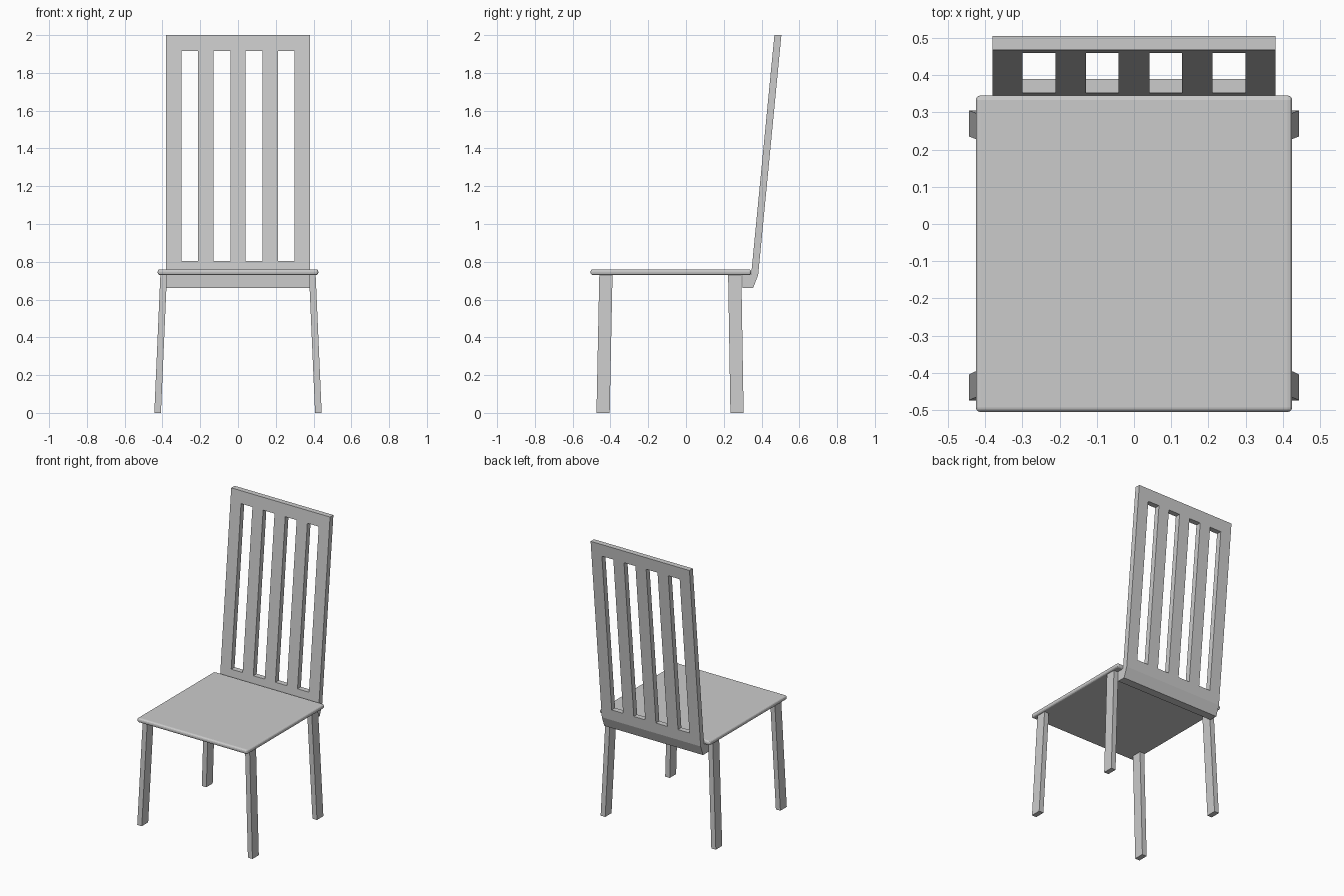
import bpy, bmesh
from mathutils import Matrix

if "Cube" in bpy.data.objects:
    bpy.data.objects.remove(bpy.data.objects["Cube"])


def make_object(name, bm):
    bmesh.ops.recalc_face_normals(bm, faces=bm.faces[:])
    mesh = bpy.data.meshes.new(name)
    bm.to_mesh(mesh)
    bm.free()
    obj = bpy.data.objects.new(name, mesh)
    bpy.context.collection.objects.link(obj)
    return obj


def add_box(bm, x, y, z):
    """Add a box given (min, max) on each axis; return its vertices."""
    centre = [(a + b) / 2 for a, b in (x, y, z)]
    size = [b - a for a, b in (x, y, z)]
    m = Matrix.Translation(centre) @ Matrix.Diagonal((*size, 1))
    return bmesh.ops.create_cube(bm, size=1, matrix=m)["verts"]


# Seat board with rounded rim
bm = bmesh.new()
add_box(bm, (-0.425, 0.425), (-0.505, 0.345), (0.73, 0.76))
seat = make_object("seat", bm)
bevel = seat.modifiers.new("rounded_rim", "BEVEL")
bevel.width = 0.012
bevel.segments = 3

# Apron: open frame under the seat, extruded from an inset rectangle
bm = bmesh.new()
verts = [bm.verts.new(p) for p in
         ((-0.385, -0.465, 0.66), (0.385, -0.465, 0.66), (0.385, 0.30, 0.66), (-0.385, 0.30, 0.66))]
inner = bm.faces.new(verts)
bmesh.ops.inset_region(bm, faces=[inner], thickness=0.05, use_even_offset=True)
bmesh.ops.delete(bm, geom=[inner], context="FACES")
up = bmesh.ops.extrude_face_region(bm, geom=bm.faces[:], use_keep_orig=True)["geom"]
bmesh.ops.translate(bm, vec=(0, 0, 0.072), verts=[v for v in up if isinstance(v, bmesh.types.BMVert)])
make_object("apron", bm)

# Backrest panel: side profile extruded across the width
profile = [(0.298, 0.66), (0.355, 0.66), (0.382, 0.73), (0.505, 2.0), (0.468, 2.0), (0.345, 0.732), (0.298, 0.732)]
bm = bmesh.new()
face = bm.faces.new([bm.verts.new((-0.38, y, z)) for y, z in profile])
side = bmesh.ops.extrude_face_region(bm, geom=[face], use_keep_orig=True)["geom"]
bmesh.ops.translate(bm, vec=(0.76, 0, 0), verts=[v for v in side if isinstance(v, bmesh.types.BMVert)])
backrest = make_object("backrest", bm)

# Four slots cut through the backrest
bm = bmesh.new()
for x in (-0.255, -0.085, 0.085, 0.255):
    add_box(bm, (x - 0.044, x + 0.044), (0.2, 0.7), (0.805, 1.915))
cutter = make_object("slot_cutter", bm)
cutter.hide_render = True
cutter.hide_viewport = True
cut = backrest.modifiers.new("slots", "BOOLEAN")
cut.operation = "DIFFERENCE"
cut.solver = "EXACT"
cut.object = cutter

# Splayed legs: feet are shifted outwards from the tops, mirrored left to right
for name, y, lean in (("front_legs", -0.424, -0.015), ("back_legs", 0.258, 0.012)):
    bm = bmesh.new()
    for v in add_box(bm, (0.376, 0.411), (y - 0.035, y + 0.035), (0, 0.732)):
        if v.co.z < 0.1:
            v.co.x += 0.032
            v.co.y += lean
    legs = make_object(name, bm)
    legs.modifiers.new("mirror", "MIRROR")
